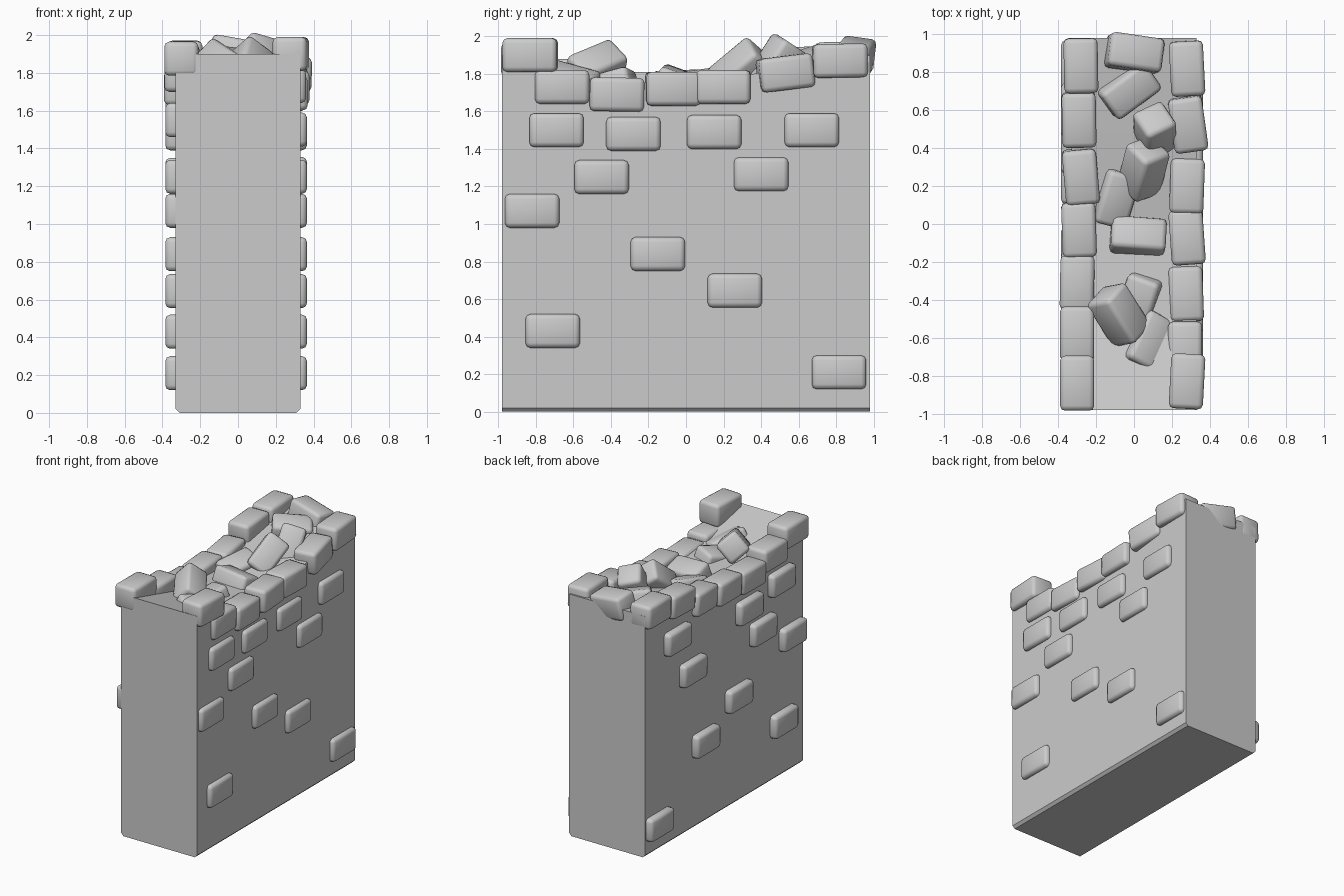
import bpy, bmesh
from math import radians
from mathutils import Vector

cube = bpy.data.objects.get("Cube")
if cube:
    bpy.data.objects.remove(cube, do_unlink=True)

stone = bpy.data.materials.new("grey_stone")
stone.use_nodes = True
grey = (0.6, 0.6, 0.6, 1)
stone.diffuse_color = grey
stone.node_tree.nodes["Principled BSDF"].inputs["Base Color"].default_value = grey


def add_object(name, mesh, location=(0, 0, 0), rotation=(0, 0, 0)):
    obj = bpy.data.objects.new(name, mesh)
    obj.location = location
    obj.rotation_euler = [radians(a) for a in rotation]
    bpy.context.collection.objects.link(obj)
    return obj


# Wall core: side profile with a sagging, broken top, extruded across x
HALF = 0.33
profile = [(-0.98, 0), (0.98, 0), (0.98, 1.9), (0.48, 1.82),
           (0, 1.74), (-0.5, 1.77), (-0.98, 1.9)]
bm = bmesh.new()
face = bm.faces.new([bm.verts.new((-HALF, y, z)) for y, z in profile])
ext = bmesh.ops.extrude_face_region(bm, geom=[face])
bmesh.ops.translate(bm, vec=(2 * HALF, 0, 0),
                    verts=[v for v in ext["geom"] if isinstance(v, bmesh.types.BMVert)])
bmesh.ops.recalc_face_normals(bm, faces=bm.faces)
foot = [e for e in bm.edges
        if all(v.co.z < 0.01 for v in e.verts)
        and abs(e.verts[0].co.x - e.verts[1].co.x) < 0.01]
bmesh.ops.bevel(bm, geom=foot, offset=0.02, segments=1, affect='EDGES')
core = bpy.data.meshes.new("wall_core")
bm.to_mesh(core)
bm.free()
core.materials.append(stone)
add_object("wall_core", core)

# One rounded brick, shared by every stone
bm = bmesh.new()
bmesh.ops.create_cube(bm, size=1)
bmesh.ops.scale(bm, vec=Vector((0.18, 0.29, 0.18)), verts=bm.verts)
bmesh.ops.bevel(bm, geom=bm.edges[:], offset=0.026, segments=2,
                profile=0.5, affect='EDGES')
for f in bm.faces:
    f.smooth = True
brick = bpy.data.meshes.new("brick")
bm.to_mesh(brick)
bm.free()
brick.materials.append(stone)

# Bricks showing through each side face: (y, z)
left_side = [(-0.69, 1.5), (-0.28, 1.48), (0.15, 1.49), (0.67, 1.5),
             (-0.45, 1.25), (0.4, 1.265), (-0.82, 1.07), (-0.15, 0.84),
             (0.26, 0.645), (-0.71, 0.43), (0.815, 0.21)]
right_side = [(-0.69, 1.55), (-0.29, 1.48), (0.6, 1.58),
              (-0.46, 1.25), (0.41, 1.26), (-0.83, 1.07), (-0.16, 0.84),
              (0.25, 0.645), (-0.72, 0.43), (0.825, 0.21)]
for name, x, spots in (("left_brick", 0.275, left_side),
                       ("right_brick", -0.295, right_side)):
    for y, z in spots:
        add_object(name, brick, (x, y, z))

# Capping rows along both top edges: (x, y, z, tilt, turn)
caps = [(0.28, -0.83, 1.9, 0, -3), (0.27, -0.66, 1.73, 0, 0),
        (0.275, -0.37, 1.69, -1, 2), (0.28, -0.07, 1.72, 0, 4),
        (0.28, 0.2, 1.73, 0, -2), (0.285, 0.53, 1.805, 7, 8),
        (0.28, 0.82, 1.87, 1, 3),
        (-0.3, -0.84, 1.875, 0, 0), (-0.3, -0.58, 1.79, 0, 0),
        (-0.3, -0.31, 1.72, 0, -1), (-0.29, -0.03, 1.73, 2, 2),
        (-0.28, 0.25, 1.75, 4, 5), (-0.29, 0.55, 1.85, 3, 1),
        (-0.28, 0.835, 1.88, 1, 1)]
for x, y, z, tilt, turn in caps:
    add_object("cap_brick", brick, (x, y, z), (tilt, 0, turn))

# Loose rubble lying in the hollow: (location, rotation)
rubble = [((0, 0.9, 1.885), (10, 8, 83)),
          ((-0.03, 0.71, 1.835), (-6, 15, -55)),
          ((0.11, 0.48, 1.84), (60, 15, 25)),
          ((0.05, 0.29, 1.82), (50, 35, 20)),
          ((-0.1, 0.14, 1.73), (8, 15, -15)),
          ((0.02, -0.07, 1.735), (4, 20, 87)),
          ((-0.08, -0.48, 1.83), (25, 38, 48)),
          ((0.03, -0.41, 1.71), (15, -10, -20)),
          ((0.07, -0.62, 1.74), (-15, 20, -30))]
for location, rotation in rubble:
    add_object("rubble_brick", brick, location, rotation)
